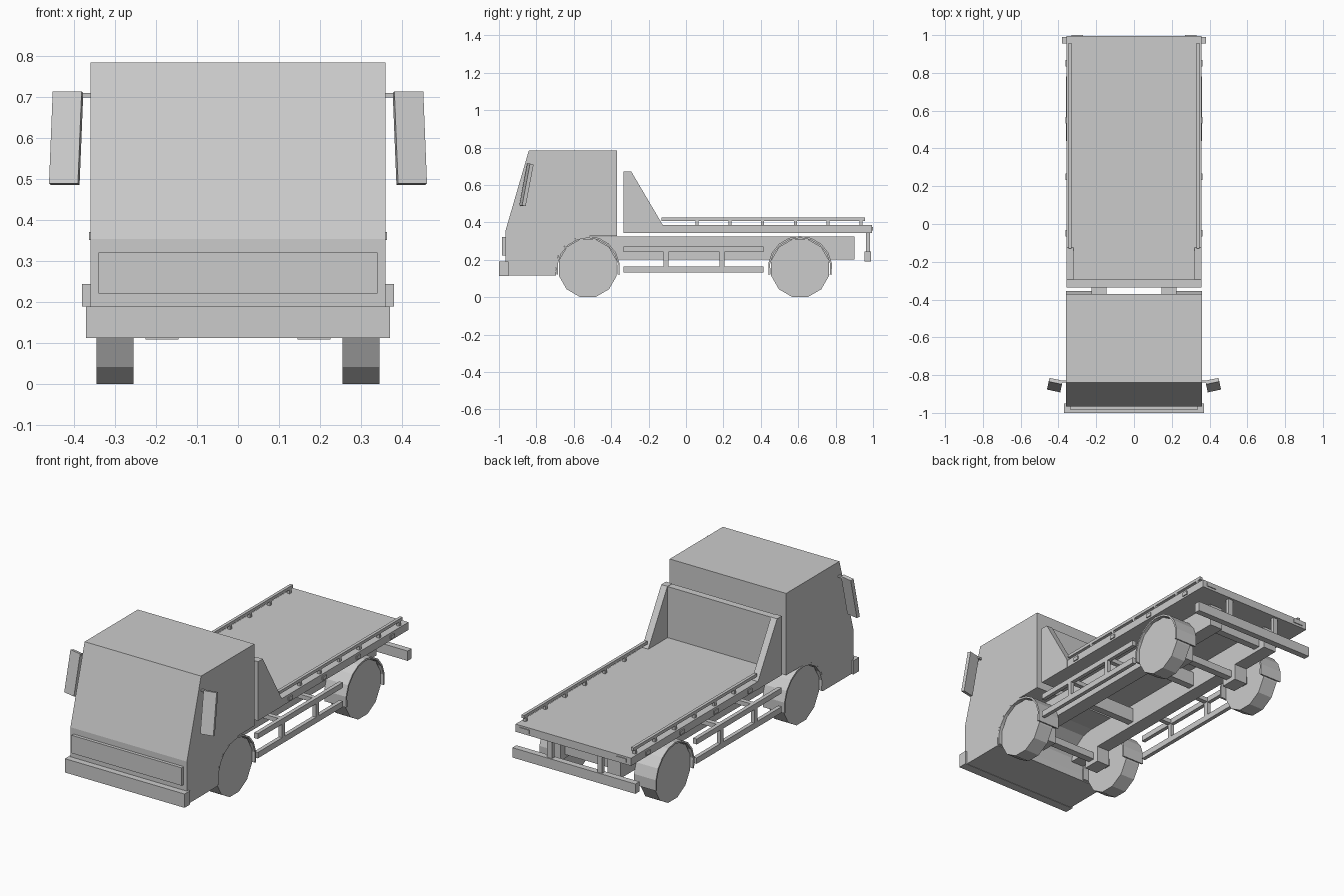
import bpy, bmesh, math
from mathutils import Matrix

if "Cube" in bpy.data.objects:
    bpy.data.objects.remove(bpy.data.objects["Cube"])

GREY = (0.6, 0.6, 0.6, 1)
paint = bpy.data.materials.new("plain_grey")
paint.use_nodes = True
paint.diffuse_color = GREY
paint.node_tree.nodes["Principled BSDF"].inputs["Base Color"].default_value = GREY


def finish(name, bm):
    bmesh.ops.recalc_face_normals(bm, faces=bm.faces)
    mesh = bpy.data.meshes.new(name)
    bm.to_mesh(mesh)
    bm.free()
    mesh.materials.append(paint)
    obj = bpy.data.objects.new(name, mesh)
    bpy.context.collection.objects.link(obj)
    return obj


def box(name, x, y, z):
    """Box spanning the given (low, high) pairs."""
    bm = bmesh.new()
    bmesh.ops.create_cube(bm, size=1)
    for v in bm.verts:
        v.co = [(r[0] + r[1]) / 2 + c * (r[1] - r[0]) for r, c in zip((x, y, z), v.co)]
    return finish(name, bm)


def extrude(name, profile, x):
    """Side profile of (y, z) points extruded across x."""
    bm = bmesh.new()
    face = bm.faces.new([bm.verts.new((x[0], y, z)) for y, z in profile])
    new = bmesh.ops.extrude_face_region(bm, geom=[face])["geom"]
    bmesh.ops.translate(bm, vec=(x[1] - x[0], 0, 0),
                        verts=[g for g in new if isinstance(g, bmesh.types.BMVert)])
    return finish(name, bm)


def arc(cy, radius, start, end, steps):
    pts = []
    for i in range(steps + 1):
        a = math.radians(start + (end - start) * i / steps)
        pts.append((cy + radius * math.cos(a), AXLE_Z + radius * math.sin(a)))
    return pts


def both(x):
    """The span on the left side and its mirror on the right."""
    return (("left", x), ("right", (-x[1], -x[0])))


AXLE_Z = 0.155
FRONT_Y, REAR_Y = -0.525, 0.61

# Cab with wheel cut-out
cab = [(-0.37, 0.785), (-0.84, 0.785), (-0.965, 0.355), (-0.965, 0.115), (-0.695, 0.115)]
cab += arc(FRONT_Y, 0.172, 180, 90, 4) + [(-0.37, 0.327)]
extrude("cab", cab, (-0.36, 0.36))
box("front_bumper", (-0.37, 0.37), (-1, -0.95), (0.113, 0.19))
box("grille_panel", (-0.34, 0.34), (-0.983, -0.96), (0.222, 0.322))

# Mirrors, tilted with the windscreen and swept back
for side, s in (("left", 1), ("right", -1)):
    mirror = box(side + "_mirror", (-0.036, 0.036), (-0.01, 0.01), (-0.114, 0.114))
    mirror.matrix_world = (Matrix.Translation((s * 0.419, -0.853, 0.6))
                           @ Matrix.Rotation(s * math.radians(12), 4, "Z")
                           @ Matrix.Rotation(math.radians(-11), 4, "X"))
for side, x in both((0.355, 0.39)):
    box(side + "_mirror_arm", x, (-0.84, -0.828), (0.7, 0.71))

# Wheels, fenders and axles
for place, cy in (("front", FRONT_Y), ("rear", REAR_Y)):
    wheel = arc(cy, 0.16, 15, 345, 11)
    fender = arc(cy, 0.172, -12, 192, 10) + arc(cy, 0.162, 192, -12, 10)
    for side, x in both((0.255, 0.345)):
        extrude(f"{place}_{side}_wheel", wheel, x)
    for side, x in both((0.225, 0.36)):
        extrude(f"{place}_{side}_fender", fender, x)
    for side, x in both((0.145, 0.225)):
        box(f"{place}_{side}_axle_mount", x, (cy - 0.05, cy + 0.05), (0.11, 0.21))
    box(place + "_axle", (-0.27, 0.27), (cy - 0.02, cy + 0.02), (0.135, 0.175))

# Chassis
for side, x in both((0.145, 0.225)):
    box(side + "_chassis_rail", x, (-0.7, 0.9), (0.2, 0.325))
for i, y in enumerate((-0.2, 0.3, 0.84)):
    box(f"cross_member_{i}", (-0.15, 0.15), (y - 0.02, y + 0.02), (0.22, 0.3))

# Flat bed with headboard
box("bed", (-0.357, 0.357), (-0.335, 0.995), (0.342, 0.385))
box("headboard", (-0.32, 0.32), (-0.335, -0.295), (0.385, 0.67))
gusset = [(-0.335, 0.342), (-0.335, 0.672), (-0.293, 0.672), (-0.125, 0.387), (-0.125, 0.342)]
for side, x in both((0.32, 0.358)):
    extrude(side + "_headboard_side", gusset, x)

# Bed rails, posts and side plates
for side, x in both((0.33, 0.347)):
    box(side + "_bed_rail", x, (-0.13, 0.957), (0.408, 0.425))
    for i in range(6):
        y = 0.06 + i * 0.175
        box(f"{side}_rail_post_{i}", x, (y - 0.008, y + 0.008), (0.38, 0.41))
for side, x in both((0.355, 0.363)):
    for i in range(4):
        y = -0.05 + i * 0.3
        box(f"{side}_marker_plate_{i}", x, (y - 0.017, y + 0.017), (0.352, 0.372))

# Side guards
for side, x in both((0.335, 0.357)):
    box(side + "_guard_upper", x, (-0.335, 0.415), (0.24, 0.27))
    box(side + "_guard_lower", x, (-0.335, 0.415), (0.132, 0.165))
    for i, y in enumerate((-0.107, 0.193)):
        box(f"{side}_guard_post_{i}", x, (y - 0.013, y + 0.013), (0.16, 0.245))
for side, x in both((0.22, 0.34)):
    for i, y in enumerate((-0.107, 0.193)):
        box(f"{side}_guard_bracket_{i}", x, (y - 0.013, y + 0.013), (0.243, 0.267))

# Rear bumper and lights
box("rear_bumper", (-0.38, 0.38), (0.955, 0.99), (0.19, 0.245))
for side, x in both((0.14, 0.17)):
    box(side + "_bumper_hanger", x, (0.963, 0.983), (0.24, 0.345))
for side, x in both((0.27, 0.33)):
    box(side + "_rear_light", x, (0.99, 1.0), (0.355, 0.375))
